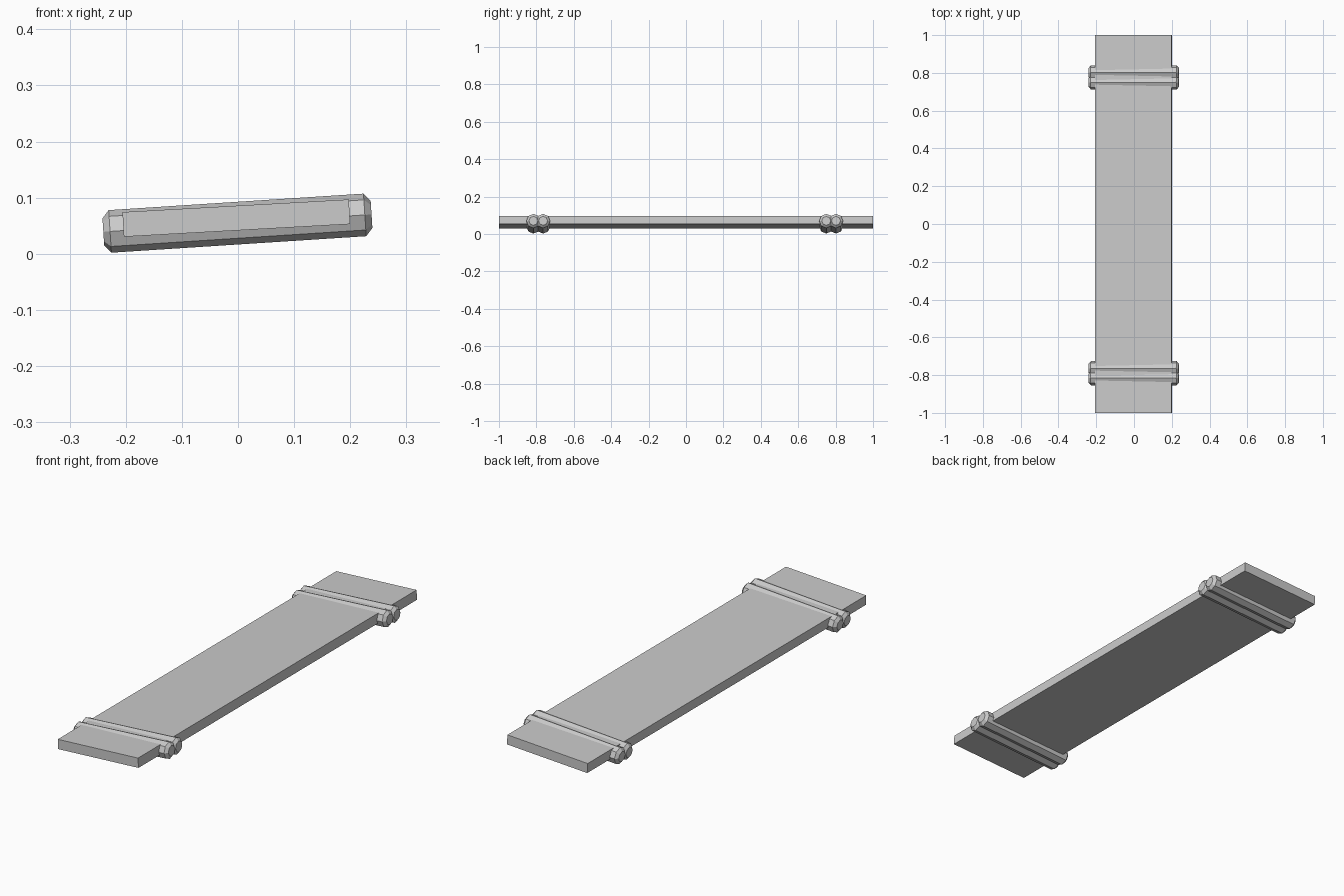
import bpy, bmesh, math
from mathutils import Matrix

if "Cube" in bpy.data.objects:
    bpy.data.objects.remove(bpy.data.objects["Cube"])


def finish(name, bm, loc, tilt):
    bmesh.ops.recalc_face_normals(bm, faces=bm.faces)
    mesh = bpy.data.meshes.new(name)
    bm.to_mesh(mesh)
    bm.free()
    ob = bpy.data.objects.new(name, mesh)
    ob.location = loc
    ob.rotation_euler = (0, -tilt, 0)
    bpy.context.collection.objects.link(ob)
    return ob


def rope_strand(name, y):
    # eight-sided bar along x with chamfered ends, one corner pointing up
    bm = bmesh.new()
    rings = []
    for x, r in [(-0.2395, 0.024), (-0.2275, 0.038), (0.2275, 0.038), (0.2395, 0.024)]:
        rings.append([bm.verts.new((x, r * math.cos(i * math.pi / 4), r * math.sin(i * math.pi / 4)))
                      for i in range(8)])
    for a, b in zip(rings, rings[1:]):
        for i in range(8):
            j = (i + 1) % 8
            bm.faces.new((a[i], a[j], b[j], b[i]))
    bm.faces.new(rings[0])
    bm.faces.new(rings[-1])
    return finish(name, bm, (-0.001, y, 0.0545), math.radians(3.7))


# slightly tilted plank
bm = bmesh.new()
bmesh.ops.create_cube(bm, size=1, matrix=Matrix.Diagonal((0.404, 2.0, 0.044, 1)))
finish("plank", bm, (-0.003, 0, 0.0635), math.radians(3.2))

# a pair of rope bindings near each end
for label, centre in (("front", -0.79), ("back", 0.776)):
    for n, off in enumerate((-0.026, 0.026), 1):
        rope_strand(f"{label}_rope_{n}", centre + off)
